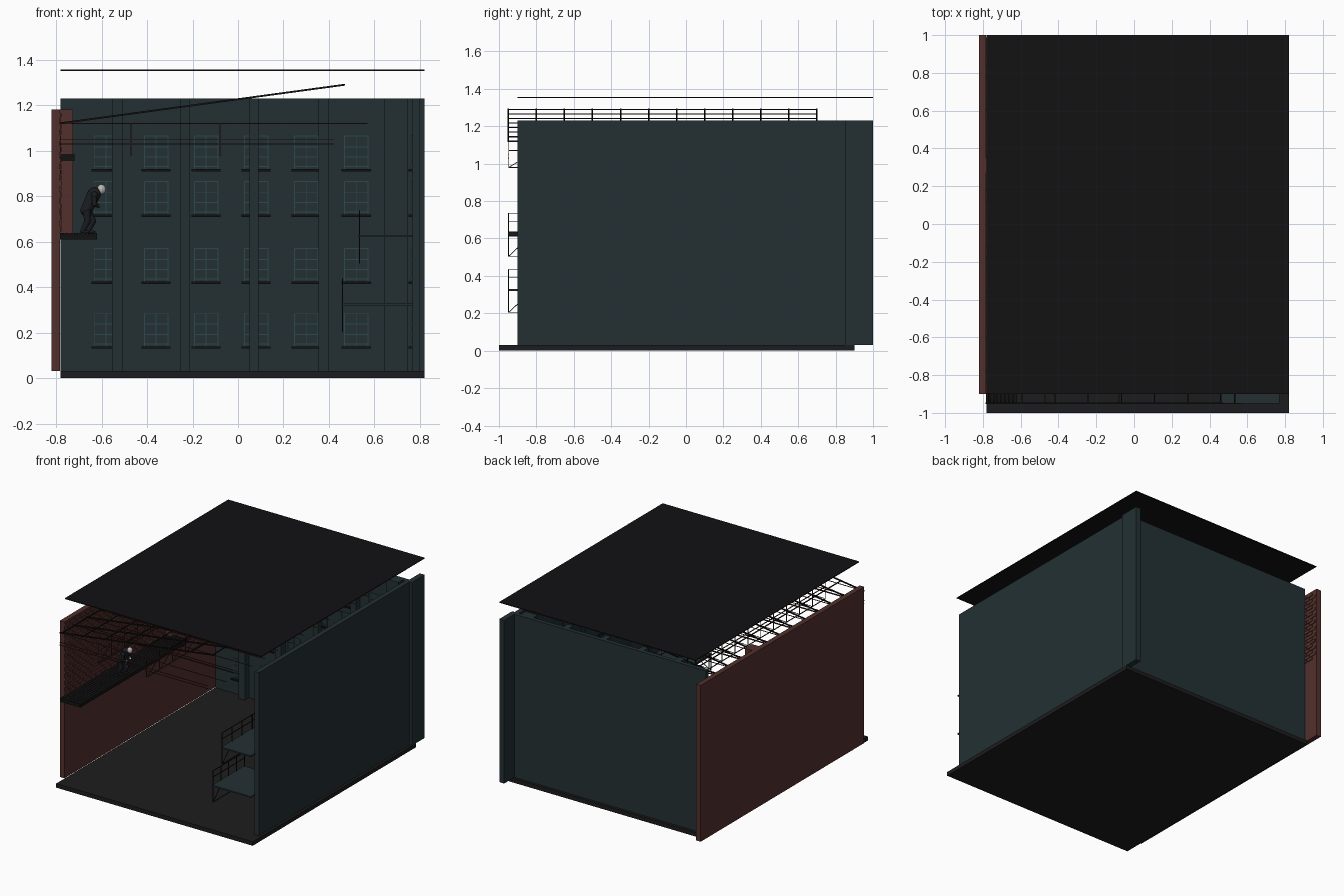
import bpy, bmesh, math, random
from mathutils import Vector, Matrix

if "Cube" in bpy.data.objects:
    bpy.data.objects.remove(bpy.data.objects["Cube"])

random.seed(3)

def mat(name, rgb):
    m = bpy.data.materials.new(name)
    m.diffuse_color = (*rgb, 1)
    m.use_nodes = True
    m.node_tree.nodes["Principled BSDF"].inputs["Base Color"].default_value = m.diffuse_color
    return m

TEAL = mat("teal_wall", (0.017, 0.030, 0.034))
GLASS = mat("window_teal", (0.025, 0.065, 0.075))
BRICK = mat("brick", (0.085, 0.030, 0.026))
DARK = mat("dark_steel", (0.006, 0.006, 0.007))
FLOOR = mat("asphalt", (0.012, 0.012, 0.013))
RUST = mat("rust", (0.06, 0.022, 0.018))
CLOTH = mat("cloth", (0.010, 0.012, 0.014))
SKIN = mat("pale_skin", (0.5, 0.48, 0.46))

class Part:
    """Collects boxes, bars and balls into one named object."""
    def __init__(self, name, material):
        self.name, self.material, self.bm = name, material, bmesh.new()

    def box(self, x0, x1, y0, y1, z0, z1):
        m = Matrix.Translation(((x0 + x1) / 2, (y0 + y1) / 2, (z0 + z1) / 2))
        m = m @ Matrix.Diagonal((x1 - x0, y1 - y0, z1 - z0, 1))
        bmesh.ops.create_cube(self.bm, size=1, matrix=m)

    def bar(self, a, b, w=0.006):
        a, b = Vector(a), Vector(b)
        d = b - a
        m = Matrix.Translation((a + b) / 2) @ d.to_track_quat('Z', 'Y').to_matrix().to_4x4()
        bmesh.ops.create_cube(self.bm, size=1, matrix=m @ Matrix.Diagonal((w, w, d.length, 1)))

    def limb(self, a, b, r1, r2):
        a, b = Vector(a), Vector(b)
        d = b - a
        m = Matrix.Translation((a + b) / 2) @ d.to_track_quat('Z', 'Y').to_matrix().to_4x4()
        bmesh.ops.create_cone(self.bm, cap_ends=True, segments=12, radius1=r1,
                              radius2=r2, depth=d.length, matrix=m)

    def ball(self, c, r, s=(1, 1, 1)):
        m = Matrix.Translation(c) @ Matrix.Diagonal((*s, 1))
        bmesh.ops.create_uvsphere(self.bm, u_segments=16, v_segments=10, radius=r, matrix=m)

    def done(self, smooth=False):
        me = bpy.data.meshes.new(self.name)
        self.bm.to_mesh(me)
        self.bm.free()
        me.materials.append(self.material)
        ob = bpy.data.objects.new(self.name, me)
        bpy.context.collection.objects.link(ob)
        if smooth:
            bpy.context.view_layer.objects.active = ob
            ob.select_set(True)
            bpy.ops.object.shade_smooth_by_angle(angle=math.radians(40))
            ob.select_set(False)

def slab(name, material, *dims):
    p = Part(name, material)
    p.box(*dims)
    p.done()

# Shell of the alley
slab("ground", FLOOR, -0.78, 0.82, -1, 0.9, 0, 0.03)
slab("roof", DARK, -0.78, 0.82, -0.9, 1, 1.35, 1.356)
slab("back_wall", TEAL, -0.78, 0.80, 0.85, 0.88, 0.03, 1.23)
slab("right_wall", TEAL, 0.765, 0.80, -0.9, 0.85, 0.03, 1.23)
slab("right_end_column", TEAL, 0.78, 0.82, 0.85, 1, 0.03, 1.23)
slab("brick_wall", BRICK, -0.82, -0.783, -0.9, 1, 0.03, 1.18)

# Raised bricks on the upper inner face of the brick wall
p = Part("raised_bricks", BRICK)
for r in range(21):
    z = 0.645 + r * 0.025
    for c in range(31):
        y = -0.9 + c * 0.06 + (0.03 if r % 2 else 0)
        p.box(-0.784, -0.780 + random.uniform(0, 0.003), y + 0.003, y + 0.057, z, z + 0.021)
p.done()

# Brick stack beside the walkway
slab("brick_stack", BRICK, -0.783, -0.725, 0.27, 0.35, 0.63, 1.18)
slab("stack_collar", DARK, -0.783, -0.72, 0.265, 0.355, 0.955, 0.985)

# Facade pilasters
p = Part("pilasters", TEAL)
for x0, x1 in ((-0.555, -0.505), (-0.255, -0.21), (0.05, 0.09), (0.355, 0.40), (0.645, 0.745)):
    p.box(x0, x1, 0.80, 0.85, 0.03, 1.23)
p.done()

# Windows on back and right walls
frames, sills = Part("window_bars", GLASS), Part("window_sills", DARK)
def window(place, w, z, h=0.15):
    def put(part, u0, u1, z0, z1, depth):
        part.box(*place(u0, u1, depth), z0, z1)
    put(sills, -w - 0.012, w + 0.012, z - 0.006, z + 0.004, 0.015)
    for u in (-w, 0, w):
        put(frames, u - 0.002, u + 0.002, z, z + h, 0.005)
    for t in (0.0, 0.1, 0.38, 0.68, 1.0):
        put(frames, -w, w, z + t * h - 0.002, z + t * h + 0.002, 0.006)

for z in (0.135, 0.42, 0.715, 0.915):
    for i in range(6):
        cx = -0.58 + i * 0.22
        window(lambda a, b, d, c=cx: (c + a, c + b, 0.85 - d, 0.851), 0.052, z)
    for i in range(6):
        cy = -0.65 + i * 0.26
        window(lambda a, b, d, c=cy: (0.765 - d, 0.766, c + a, c + b), 0.052, z)
frames.done()
sills.done()

# Left walkway: planks on joists
p = Part("left_walkway", DARK)
for i in range(8):
    x = -0.783 + i * 0.0205
    p.box(x, x + 0.018, -0.95, 0.30, 0.628, 0.638)
for i in range(9):
    y = -0.945 + i * 0.15
    p.box(-0.783, -0.62, y, y + 0.012, 0.61, 0.628)
p.box(-0.628, -0.62, -0.95, 0.30, 0.612, 0.638)
p.done()

# Right balconies with rails and braces
def balcony(name, x0, z, y1):
    p = Part(name, TEAL)
    p.box(x0, 0.77, -0.95, y1, z - 0.005, z + 0.005)
    p.done()
    p = Part(name + "_rails", DARK)
    xs = x0 + 0.005
    for h in (0.065, 0.11):
        p.bar((xs, -0.948, z + h), (xs, y1, z + h), 0.004)
    n = 5
    for i in range(n):
        y = -0.948 + (y1 + 0.946) * i / (n - 1)
        p.bar((xs, y, z), (xs, y, z + 0.11), 0.005)
    for y in (-0.948, y1):
        p.bar((xs, y, z - 0.12), (xs, y, z), 0.005)
    p.bar((xs, -0.948, z - 0.12), (xs, y1, z - 0.12), 0.004)
    p.bar((xs, -0.948, z - 0.12), (xs, -0.82, z), 0.004)
    p.done()

balcony("lower_balcony", 0.455, 0.325, -0.58)
balcony("upper_balcony", 0.53, 0.625, -0.48)

# Sloping rafters with light ties
raf, tie = Part("rafters", DARK), Part("ties", RUST)
for i in range(12):
    y = -0.95 + i * 0.15
    raf.bar((-0.785, y, 1.12), (0.47, y, 1.29), 0.008)
    tie.bar((-0.785, y, 1.12), (0.57, y, 1.12), 0.004)
    if i % 2 == 0:
        tie.bar((-0.785, y, 1.03), (0.42, y, 1.03), 0.004)
        tie.bar((-0.785, y, 1.05), (0.42, y, 1.05), 0.004)
for i in range(8):
    t = i / 7
    x, z = -0.77 + 1.23 * t, 1.12 + 0.17 * t
    raf.bar((x, -0.95, z), (x, 0.70, z), 0.006)
raf.done()
tie.done()

# Lengthwise lattice girders
p = Part("lattice_girders", RUST)
for x in (-0.47, -0.08):
    for z in (0.98, 1.07):
        p.bar((x, -0.95, z), (x, 0.70, z), 0.005)
    for i in range(12):
        y = -0.948 + i * 0.15
        p.bar((x, y, 0.98), (x, y, 1.12), 0.004)
        if i < 11:
            p.bar((x, y, 0.98), (x, y + 0.15, 1.07), 0.004)
p.done()

# Stooping figure on the walkway
Y = -0.40
p = Part("figure_body", CLOTH)
for s in (-1, 1):
    y = Y + s * 0.017
    dx = 0.012 * s
    hip, knee, foot = (-0.665, y, 0.74), (-0.650 + dx, y, 0.69), (-0.672 + dx, y, 0.645)
    p.limb(hip, knee, 0.018, 0.014)
    p.limb(knee, foot, 0.014, 0.010)
    p.ball(knee, 0.014)
    p.ball((foot[0] + 0.012, y, 0.643), 0.011, (2, 0.9, 0.6))
    shoulder, elbow, hand = (-0.632, Y + s * 0.036, 0.805), (-0.632, Y + s * 0.042, 0.765), (-0.612, Y + s * 0.022, 0.755)
    p.limb(shoulder, elbow, 0.012, 0.010)
    p.limb(elbow, hand, 0.010, 0.008)
    p.ball(shoulder, 0.015)
    p.ball(elbow, 0.010)
p.limb((-0.668, Y, 0.735), (-0.630, Y, 0.815), 0.025, 0.030)
p.ball((-0.667, Y, 0.737), 0.026)
p.ball((-0.630, Y, 0.812), 0.028)
p.limb((-0.630, Y, 0.81), (-0.605, Y, 0.83), 0.014, 0.011)
p.done(True)
p = Part("figure_head", SKIN)
p.ball((-0.600, Y, 0.830), 0.020, (0.95, 0.9, 1.1))
p.ball((-0.612, Y - 0.022, 0.757), 0.008)
p.ball((-0.612, Y + 0.022, 0.757), 0.008)
p.done(True)
